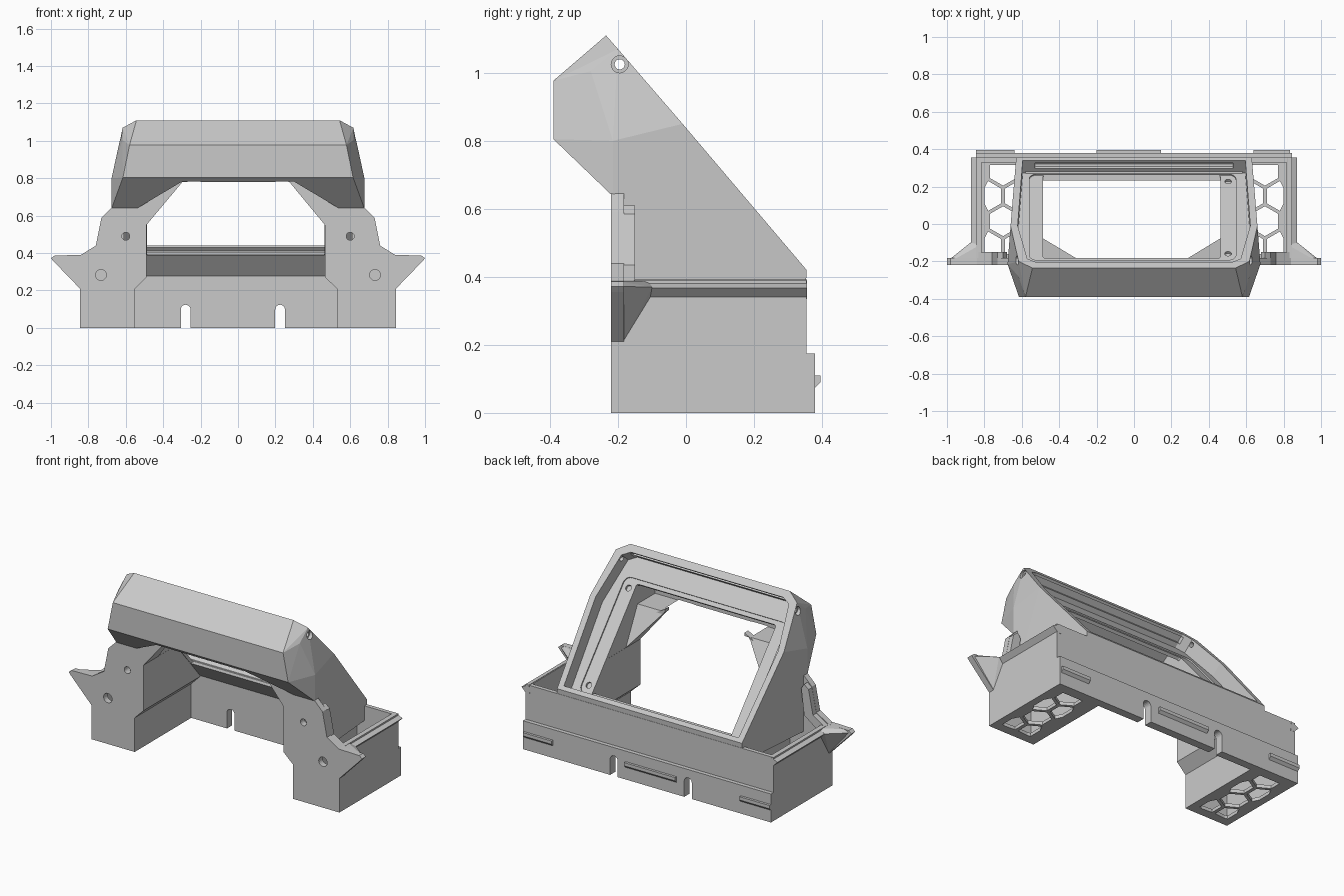
import bpy, bmesh, math
from mathutils import Vector

if "Cube" in bpy.data.objects:
    bpy.data.objects.remove(bpy.data.objects["Cube"])

grey = bpy.data.materials.new("plain_grey")
grey.diffuse_color = (0.59, 0.59, 0.59, 1)
grey.use_nodes = True
grey.node_tree.nodes["Principled BSDF"].inputs["Base Color"].default_value = grey.diffuse_color

# Tilted display plane: origin at its top edge, U runs down the slope, N points out
O = Vector((0, -0.235, 1.11))
U = (Vector((0, 0.355, 0.42)) - O).normalized()
N = Vector((0, -U.z, U.y))


def finish(name, bm):
    bmesh.ops.recalc_face_normals(bm, faces=bm.faces)
    me = bpy.data.meshes.new(name)
    bm.to_mesh(me)
    bm.free()
    me.materials.append(grey)
    ob = bpy.data.objects.new(name, me)
    bpy.context.collection.objects.link(ob)
    return ob


def prism(name, pts, fn, c0, c1, plane=None):
    """Extrude a 2D outline; fn maps (p, q, c) to 3D. Optionally trim above a plane."""
    bm = bmesh.new()
    a = [bm.verts.new(fn(p, q, c0)) for p, q in pts]
    b = [bm.verts.new(fn(p, q, c1)) for p, q in pts]
    n = len(pts)
    bm.faces.new(a)
    bm.faces.new(b[::-1])
    for i in range(n):
        j = (i + 1) % n
        bm.faces.new((a[i], b[i], b[j], a[j]))
    if plane:
        bmesh.ops.bisect_plane(bm, geom=bm.verts[:] + bm.edges[:] + bm.faces[:],
                               plane_co=plane, plane_no=N, clear_outer=True)
        bmesh.ops.holes_fill(bm, edges=[e for e in bm.edges if e.is_boundary], sides=0)
    return finish(name, bm)


def hull(name, pts):
    bm = bmesh.new()
    for p in pts:
        bm.verts.new(p)
    bmesh.ops.convex_hull(bm, input=bm.verts[:])
    loose = [v for v in bm.verts if not v.link_faces]
    if loose:
        bmesh.ops.delete(bm, geom=loose, context='VERTS')
    return finish(name, bm)


def cut(ob, cutter, keep=False):
    m = ob.modifiers.new("cut", 'BOOLEAN')
    m.operation, m.solver, m.object = 'DIFFERENCE', 'EXACT', cutter
    dg = bpy.context.evaluated_depsgraph_get()
    me = bpy.data.meshes.new_from_object(ob.evaluated_get(dg))
    ob.modifiers.clear()
    ob.data = me
    if not keep:
        bpy.data.objects.remove(cutter)


def XZ(p, q, c): return (p, c, q)
def YZ(p, q, c): return (c, p, q)
def XY(p, q, c): return (p, q, c)
def TILT(p, q, c): return O + Vector((p, 0, 0)) + U * q - N * c


def circle(x, y, r, n=20, turn=0.0):
    return [(x + r * math.cos(turn + math.tau * i / n),
             y + r * math.sin(turn + math.tau * i / n)) for i in range(n)]


def rounded(x0, x1, y0, y1, r, n=5):
    out = []
    for k, (cx, cy) in enumerate([(x1 - r, y1 - r), (x0 + r, y1 - r), (x0 + r, y0 + r), (x1 - r, y0 + r)]):
        for i in range(n + 1):
            a = math.pi / 2 * (k + i / n)
            out.append((cx + r * math.cos(a), cy + r * math.sin(a)))
    return out


def both(pts):
    return [(s * x, y, z) for x, y, z in pts for s in (1, -1)]


# Helper: the tunnel between the legs, trimmed under the display panel
back_of_panel = O - N * 0.112
tunnel = prism("tunnel_cutter", [(-.55, -.1), (-.55, .21), (-.49, .27), (-.49, .55), (-.297, .78),
                                 (.275, .78), (.465, .55), (.465, .27), (.53, .21), (.53, -.1)],
               XZ, -.6, .33, back_of_panel)

# Tilted hood with an undercut front
hood = hull("display_hood", both([
    (.543, -.235, 1.11), (.617, -.2, 1.07), (.66, -.01, .85), (.63, .355, .42),
    (.58, -.39, .977), (.615, -.39, .805), (.618, -.28, 1.005), (.676, -.215, .80),
    (.676, -.215, .3), (.615, -.39, .3), (.63, .348, .3)]))
cut(hood, prism("undercut", [(-.5, .911), (-.39, .805), (-.215, .637), (-.215, .2), (-.5, .2)], YZ, -1, 1))
cut(hood, tunnel, True)
cut(hood, prism("hollow", [(-.19, .779), (-.07, .54), (0, .42), (.24, .32), (.24, .42), (-.25, 1.0),
                           (-.36, .93), (-.36, .779)], YZ, -.488, .463, back_of_panel))
# Deep bezel recess, inner step, window, wall slots and screw holes
half = [(.52, .045), (.57, .075), (.622, .346), (.595, .882)]
cut(hood, prism("recess", half + [(-x, t) for x, t in half[::-1]], TILT, -.05, .085))
cut(hood, prism("step", rounded(-.56, .545, .165, .872, .04), TILT, -.05, .093))
cut(hood, prism("window", rounded(-.487, .462, .19, .871, .012, 2), TILT, -.05, .13))
for t0, t1 in ((.025, .06), (.87, .908)):
    cut(hood, prism("slot", [(-.53, t0), (.53, t0), (.53, t1), (-.53, t1)], TILT, .015, .055))
for t in (.226, .82):
    cut(hood, prism("screw", circle(.503, t, .018), TILT, 0, .107))
cut(hood, prism("pin_hole", circle(-.195, 1.025, .015), YZ, -1, 1))
for s in (-1, 1):
    cut(hood, prism("pin_sink", circle(-.195, 1.025, .025), YZ, s * .608, s * .8))
    # Sloped ends of the front overhang
    cut(hood, prism("overhang", [(s * x, z) for x, z in [(.545, .636), (.3, .782), (.2, .782), (.2, .5),
                                                         (.545, .5)]], XZ, -.6, -.215))
    # Hollow cheeks above the trays
    cut(hood, prism("cheek", [(-.18, .2), (.3, .2), (.3, .4), (-.18, .7)], YZ, s * .56, s * .61,
                    O - N * .14))

# Base with two open trays
base = prism("base_trays", [(-.215, 0), (.38, 0), (.38, .175), (.355, .175), (.355, .39), (-.215, .39)],
             YZ, -.845, .845)
cut(base, tunnel, True)
for s in (-1, 1):
    cut(base, prism("tray", [(s * .58, -.185), (s * .815, -.185), (s * .815, .33), (s * .58, .33)],
                    XY, .02, .6))
    # Honeycomb floor openings
    for row in range(4):
        y = -.12 + row * .135
        for x in ([.70] if row % 2 else [.62, .78]):
            pts = [(s * min(max(px, .6), .8), min(max(py, -.165), .315))
                   for px, py in circle(x, y, .08, 6, math.pi / 6)]
            cut(base, prism("hex", pts, XY, -.1, .05))
# Arched cable notches in the back wall
for x in (-.28, .225):
    arch = [(x - .026, -.1), (x + .026, -.1)] + [
        (x + .026 * math.cos(math.pi * i / 10), .098 + .026 * math.sin(math.pi * i / 10)) for i in range(11)]
    cut(base, prism("notch", arch, XZ, .3, .5))

# Front plates with pointed wings
for s, side in ((1, "right"), (-1, "left")):
    plate = prism(side + "_front_plate",
                  [(s * x, z) for x, z in [(.3, 0), (.845, 0), (.845, .21), (.985, .355), (1, .372),
                                           (.98, .387), (.84, .39), (.76, .44), (.73, .59),
                                           (.675, .645), (.54, .645), (.27, .80)]], XZ, -.22, -.183)
    cut(plate, tunnel, True)
    for x, z, r in ((.6, .49, .021), (.733, .283, .029)):
        hole = circle(s * x, z, r)
        cut(plate, prism("hole", hole, XZ, -.3, -.1))
        for ob in ((hood, base) if z < .4 else (hood,)):
            cut(ob, prism("hole", hole, XZ, -.3, -.17))
    # Rib behind the plate edge
    prism(side + "_plate_rib", [(s * x, z) for x, z in
                                [(.84, .385), (.76, .435), (.73, .585), (.70, .61), (.68, .58),
                                 (.70, .42), (.78, .36), (.84, .36)]], XZ, -.19, -.15)
    # Wing gusset
    hull(side + "_wing", [(s * x, y, z) for x, y, z in [
        (.985, -.218, .355), (1, -.2, .372), (.98, -.2, .387), (.84, -.2, .39), (.875, -.1, .37),
        (.84, -.1, .345), (.845, -.185, .21), (.84, -.218, .21), (.84, -.218, .385), (.82, -.11, .388)]])
    # Flared tray lip
    prism(side + "_tray_lip", [(s * .84, .335), (s * .872, .368), (s * .82, .392), (s * .815, .335)],
          XZ, -.19, .356)

# Snap tabs on the back
for name, x0, x1 in (("left", -.845, -.64), ("middle", -.2, .145), ("right", .64, .835)):
    prism(name + "_snap_tab", [(.375, .07), (.395, .09), (.395, .11), (.375, .11)], YZ, x0, x1)

bpy.data.objects.remove(tunnel)
